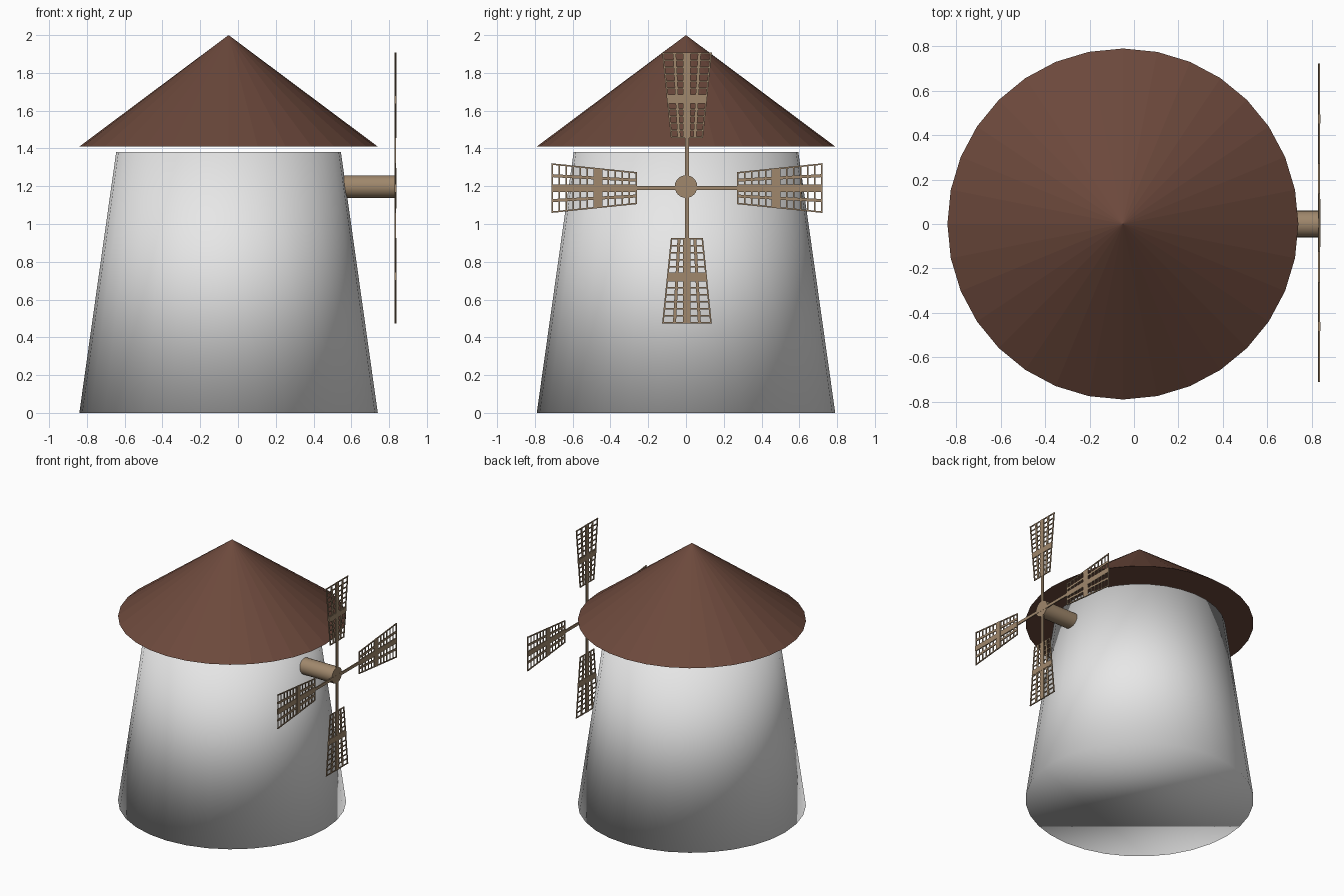
import bpy, bmesh, math
from mathutils import Matrix

if "Cube" in bpy.data.objects:
    bpy.data.objects.remove(bpy.data.objects["Cube"])


def material(name, rgb):
    m = bpy.data.materials.new(name)
    m.diffuse_color = (*rgb, 1)
    m.use_nodes = True
    m.node_tree.nodes["Principled BSDF"].inputs["Base Color"].default_value = m.diffuse_color
    return m


WHITE = material("white_plaster", (0.8, 0.8, 0.8))
BROWN = material("roof_brown", (0.15, 0.066, 0.045))
WOOD = material("pale_wood", (0.35, 0.245, 0.15))


def finish(bm, name, mat):
    bmesh.ops.recalc_face_normals(bm, faces=bm.faces)
    mesh = bpy.data.meshes.new(name)
    bm.to_mesh(mesh)
    bm.free()
    mesh.materials.append(mat)
    obj = bpy.data.objects.new(name, mesh)
    bpy.context.collection.objects.link(obj)
    return obj


def cone(name, mat, r1, r2, length, matrix, sides=32, smooth="none"):
    bm = bmesh.new()
    bmesh.ops.create_cone(bm, cap_ends=True, segments=sides, radius1=r1,
                          radius2=r2, depth=length, matrix=matrix)
    for f in bm.faces:
        f.smooth = smooth == "all" or (smooth == "sides" and len(f.verts) == 4)
        if smooth == "sides" and len(f.verts) > 4:
            for e in f.edges:
                e.smooth = False
    return finish(bm, name, mat)


CX = -0.05  # tower axis

# Tapered tower, softly shaded all over
cone("tower", WHITE, 0.79, 0.595, 1.38, Matrix.Translation((CX, 0, 0.69)), smooth="all")

# Faceted conical roof, floating just above the tower
cone("roof", BROWN, 0.79, 0, 0.59, Matrix.Translation((CX, 0, 1.705)))

# Axle sticking out of the tower towards +x
X0, X1 = 0.55, 0.836
cone("axle", WOOD, 0.06, 0.06, X1 - X0,
     Matrix.Translation(((X0 + X1) / 2, 0, 1.198)) @ Matrix.Rotation(math.pi / 2, 4, 'Y'),
     sides=24, smooth="sides")

# Sails: flat lattices, drawn in (u across, r outward) coordinates
SY, SZ = 0.005, 1.19
R_IN, R_OUT = 0.265, 0.717
W_IN, W_OUT = 0.084, 0.132


def half_width(r):
    return W_IN + (W_OUT - W_IN) * (r - R_IN) / (R_OUT - R_IN)


def slab(bm, quad, angle, xa, xb):
    c, s = math.cos(angle), math.sin(angle)
    rings = [[bm.verts.new((x, SY + r * s + u * c, SZ + r * c - u * s))
              for u, r in quad] for x in (xa, xb)]
    bm.faces.new(rings[0])
    bm.faces.new(rings[1])
    for i in range(4):
        j = (i + 1) % 4
        bm.faces.new((rings[0][i], rings[0][j], rings[1][j], rings[1][i]))


def long_bar(bm, angle, t, w, r0, r1, xa, xb):
    """Bar running outward at fraction t of the sail's half width."""
    a, b = t * half_width(r0), t * half_width(r1)
    slab(bm, [(a - w, r0), (a + w, r0), (b + w, r1), (b - w, r1)], angle, xa, xb)


def cross_bar(bm, angle, r, w, xa, xb):
    a, b = half_width(r - w), half_width(r + w)
    slab(bm, [(-a, r - w), (a, r - w), (b, r + w), (-b, r + w)], angle, xa, xb)


RUNGS = 13
for k, name in enumerate(("top_sail", "right_sail", "bottom_sail", "left_sail")):
    ang = k * math.pi / 2
    bm = bmesh.new()
    # arm from the hub and the wider spar through the sail
    long_bar(bm, ang, 0, 0.011, 0.0, R_IN, 0.829, 0.837)
    long_bar(bm, ang, 0, 0.02, R_IN, R_OUT, 0.829, 0.838)
    # edge rails and inner slats
    for side in (-1, 1):
        long_bar(bm, ang, side * 0.965, 0.004, R_IN, R_OUT, 0.830, 0.837)
        long_bar(bm, ang, side * 0.5, 0.008, R_IN, R_OUT, 0.830, 0.837)
    # thin rungs and one broad cross plank
    for i in range(RUNGS):
        r = R_IN + 0.004 + (R_OUT - R_IN - 0.008) * i / (RUNGS - 1)
        cross_bar(bm, ang, r, 0.004, 0.8305, 0.8365)
    cross_bar(bm, ang, 0.467, 0.02, 0.8285, 0.8385)
    finish(bm, name, WOOD)
